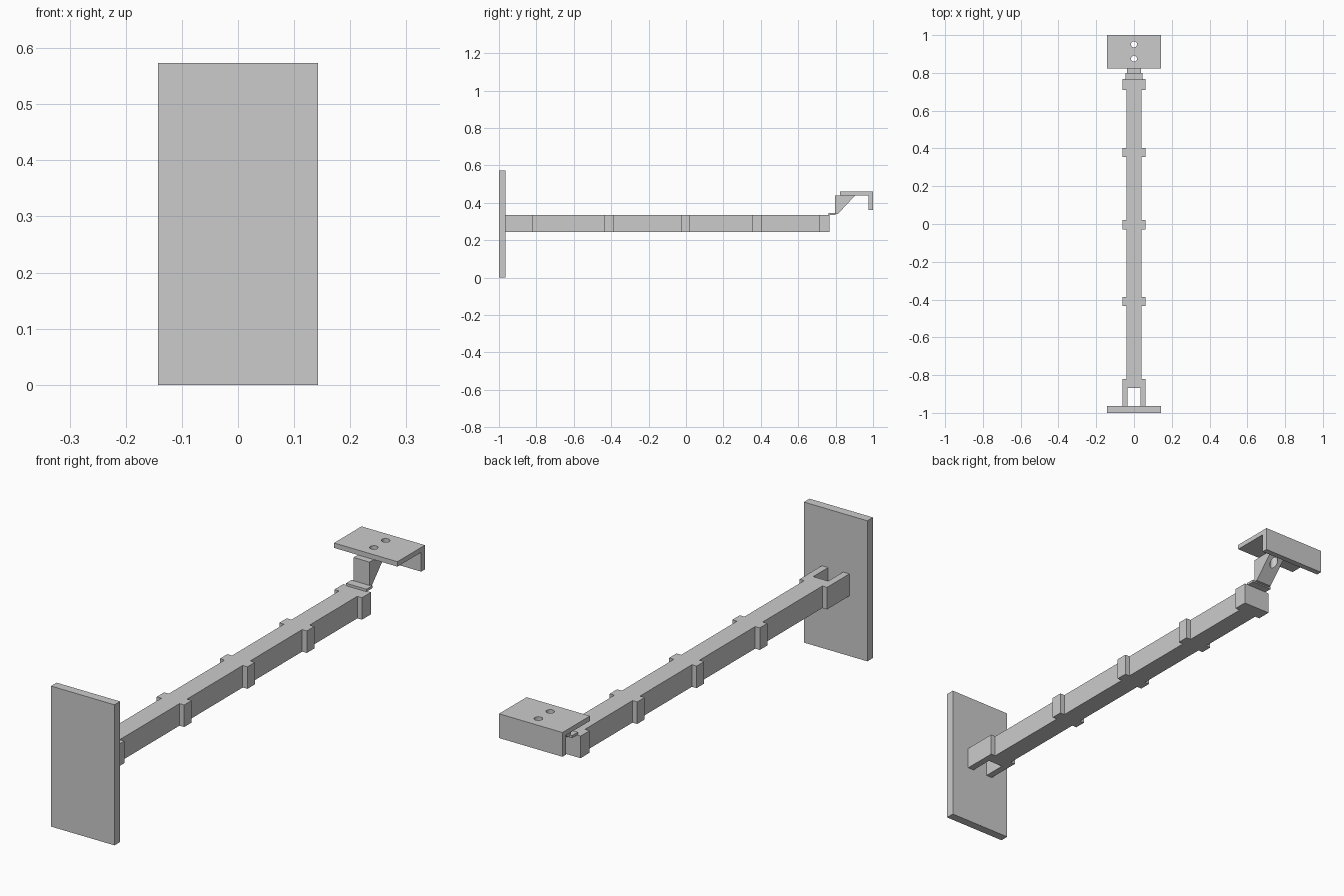
import bpy, bmesh
from mathutils import Vector

if "Cube" in bpy.data.objects:
    bpy.data.objects.remove(bpy.data.objects["Cube"])


def prism(name, profile, axis, lo, hi):
    """Extrude a closed 2D profile along 'z' (x,y points) or 'x' (y,z points)."""
    bm = bmesh.new()
    put = (lambda p, t: (p[0], p[1], t)) if axis == 'z' else (lambda p, t: (t, p[0], p[1]))
    face = bm.faces.new([bm.verts.new(put(p, lo)) for p in profile])
    ext = bmesh.ops.extrude_face_region(bm, geom=[face])
    shift = Vector((0, 0, hi - lo)) if axis == 'z' else Vector((hi - lo, 0, 0))
    bmesh.ops.translate(bm, vec=shift,
                        verts=[v for v in ext['geom'] if isinstance(v, bmesh.types.BMVert)])
    bmesh.ops.recalc_face_normals(bm, faces=bm.faces)
    mesh = bpy.data.meshes.new(name)
    bm.to_mesh(mesh)
    bm.free()
    ob = bpy.data.objects.new(name, mesh)
    bpy.context.collection.objects.link(ob)
    return ob


def box(name, half_x, y0, y1, z0, z1):
    return prism(name, [(y0, z0), (y1, z0), (y1, z1), (y0, z1)], 'x', -half_x, half_x)


# Wall plate
box("wall_plate", 0.143, -1.0, -0.964, 0.0, 0.573)

# Beam: half outline with collars and fork, mirrored across x = 0
W, C = 0.041, 0.062
half = [(0.034, -0.868), (0.034, -0.964), (C, -0.964), (C, -0.82), (W, -0.82)]
for y0, y1 in [(-0.435, -0.387), (-0.028, 0.02), (0.355, 0.403)]:
    half += [(W, y0), (C, y0), (C, y1), (W, y1)]
half += [(W, 0.71), (C, 0.71), (C, 0.768)]
prism("beam", half + [(-x, y) for x, y in reversed(half)], 'z', 0.245, 0.335)

# Stepped hinge strip linking the beam to the bracket
box("hinge_strip", 0.046, 0.762, 0.800, 0.335, 0.345)

# Bracket: wedge neck and angled top plate
neck = prism("bracket_neck", [(0.796, 0.340), (0.812, 0.340), (0.905, 0.440), (0.796, 0.440)],
             'x', -0.036, 0.036)
top = prism("bracket_top", [(0.823, 0.440), (0.976, 0.440), (0.976, 0.361), (1.0, 0.361),
                            (1.0, 0.460), (0.823, 0.460)], 'x', -0.143, 0.143)

# Bolt holes
for i, y in enumerate((0.875, 0.951)):
    bpy.ops.mesh.primitive_cylinder_add(vertices=24, radius=0.016, depth=0.3,
                                        location=(0, y, 0.42))
    cutter = bpy.context.object
    cutter.name = f"hole_cutter_{i + 1}"
    cutter.hide_render = True
    cutter.hide_set(True)
    for target in ((top, neck) if i == 0 else (top,)):
        mod = target.modifiers.new("bolt_hole", 'BOOLEAN')
        mod.object = cutter
        mod.solver = 'EXACT'
